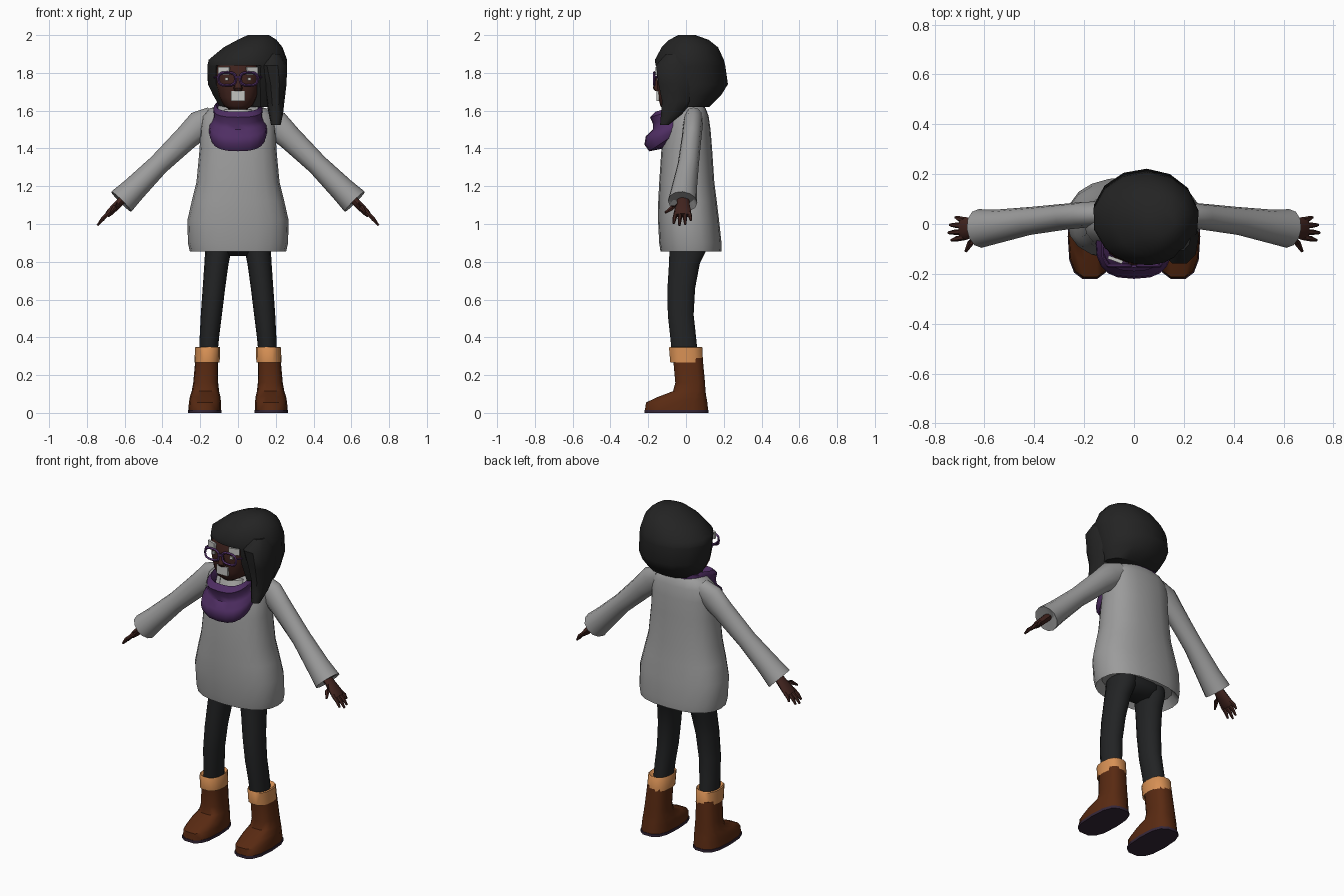
import bpy, bmesh, math
from mathutils import Vector


def material(name, rgb):
    m = bpy.data.materials.new(name)
    m.diffuse_color = (*rgb, 1)
    return m


SWEATER = material("knit grey", (0.33, 0.33, 0.33))
HAIR = material("hair black", (0.017, 0.017, 0.017))
LEGGING = material("legging charcoal", (0.016, 0.017, 0.018))
SKIN = material("dark brown skin", (0.052, 0.017, 0.013))
PURPLE = material("purple", (0.078, 0.027, 0.125))
BOOT = material("boot brown", (0.1, 0.023, 0.006))
TAN = material("tan lining", (0.68, 0.28, 0.09))
SOLE = material("sole dark", (0.035, 0.02, 0.04))
PALE = material("pale grey", (0.55, 0.55, 0.53))


def finish(name, bm, mat, mirror=False, angle=45):
    bmesh.ops.recalc_face_normals(bm, faces=bm.faces)
    me = bpy.data.meshes.new(name)
    bm.to_mesh(me)
    bm.free()
    me.materials.append(mat)
    ob = bpy.data.objects.new(name, me)
    bpy.context.collection.objects.link(ob)
    bpy.ops.object.select_all(action='DESELECT')
    ob.select_set(True)
    bpy.context.view_layer.objects.active = ob
    bpy.ops.object.shade_smooth_by_angle(angle=math.radians(angle))
    if mirror:
        ob.modifiers.new("Mirror", 'MIRROR')
    return ob


def loft(name, rings, mat, mirror=False, ring_closed=False, angle=45):
    """Skin a list of equal-length point rings, capped unless ring_closed."""
    bm = bmesh.new()
    vs = [[bm.verts.new(p) for p in r] for r in rings]
    n = len(vs[0])
    pairs = list(zip(vs, vs[1:]))
    if ring_closed:
        pairs.append((vs[-1], vs[0]))
    for a, b in pairs:
        for i in range(n):
            j = (i + 1) % n
            bm.faces.new((a[i], a[j], b[j], b[i]))
    if not ring_closed:
        bm.faces.new(vs[0])
        bm.faces.new(vs[-1])
    return finish(name, bm, mat, mirror, angle)


def squarish(t, p):
    c, s = math.cos(t), math.sin(t)
    return (math.copysign(abs(c) ** (2 / p), c), math.copysign(abs(s) ** (2 / p), s))


def section(z, x0, x1, y0, y1, n=14, p=2.4):
    """Horizontal rounded outline filling the given extents."""
    out = []
    for i in range(n):
        c, s = squarish(2 * math.pi * i / n, p)
        out.append(((x0 + x1) / 2 + c * (x1 - x0) / 2, (y0 + y1) / 2 + s * (y1 - y0) / 2, z))
    return out


def stack(name, rows, mat, mirror=False, n=14, p=2.4, angle=45):
    return loft(name, [section(*r, n=n, p=p) for r in rows], mat, mirror, angle=angle)


def tube(name, stations, mat, n=10, mirror=True):
    """Tube through (x, y, z, radius along y, other radius)."""
    pts = [Vector(s[:3]) for s in stations]
    rings = []
    for i, s in enumerate(stations):
        d = (pts[min(i + 1, len(pts) - 1)] - pts[max(i - 1, 0)]).normalized()
        ref = Vector((0, 1, 0)) if abs(d.y) < 0.8 else Vector((0, 0, 1))
        u = (ref - d * ref.dot(d)).normalized()
        v = d.cross(u)
        rings.append([pts[i] + u * s[3] * math.cos(2 * math.pi * k / n)
                      + v * s[4] * math.sin(2 * math.pi * k / n) for k in range(n)])
    return loft(name, rings, mat, mirror)


def plate(name, loc, size, mat, turn=0, mirror=False):
    bm = bmesh.new()
    bmesh.ops.create_cube(bm, size=1)
    for v in bm.verts:
        x, y, z = v.co.x * size[0], v.co.y * size[1], v.co.z * size[2]
        c, s = math.cos(turn), math.sin(turn)
        v.co = (loc[0] + x * c - y * s, loc[1] + x * s + y * c, loc[2] + z)
    return finish(name, bm, mat, mirror, 20)


# Sweater body: (z, half width, front, back)
body = [(0.90, 0.22, -0.10, 0.15), (0.855, 0.255, -0.135, 0.187), (0.90, 0.265, -0.142, 0.188),
        (1.02, 0.268, -0.148, 0.175), (1.12, 0.245, -0.147, 0.163), (1.22, 0.22, -0.142, 0.15),
        (1.40, 0.203, -0.13, 0.138), (1.50, 0.20, -0.11, 0.13), (1.57, 0.19, -0.08, 0.12),
        (1.61, 0.155, -0.05, 0.105), (1.63, 0.09, -0.04, 0.09)]
stack("sweater_body", [(z, -w, w, f, b) for z, w, f, b in body], SWEATER, n=20)

# Sleeves
tube("sleeve", [(0.13, 0.04, 1.565, 0.05, 0.06), (0.20, 0.037, 1.525, 0.052, 0.078),
                (0.27, 0.03, 1.46, 0.052, 0.066), (0.42, 0.012, 1.315, 0.056, 0.056),
                (0.55, -0.01, 1.185, 0.068, 0.066), (0.618, -0.018, 1.118, 0.078, 0.075),
                (0.605, -0.018, 1.13, 0.05, 0.045)], SWEATER, n=12)

# Hands: palm, four fingers, thumb
tube("palm", [(0.59, -0.015, 1.15, 0.03, 0.022), (0.635, -0.015, 1.105, 0.034, 0.022),
              (0.675, -0.018, 1.065, 0.046, 0.02), (0.695, -0.018, 1.045, 0.042, 0.014)], SKIN)
for i, (y, tip) in enumerate([(0.016, 0.715), (-0.007, 0.738), (-0.031, 0.744), (-0.054, 0.732)]):
    y2 = y + (y + 0.018) * 0.3
    tube(f"finger_{i + 1}", [(0.68, y, 1.06, 0.011, 0.012),
                             ((0.68 + tip) / 2 + 0.005, (y + y2) / 2, 1.06 - (tip - 0.68) * 0.5, 0.011, 0.011),
                             (tip, y2, 1.05 - (tip - 0.68) * 0.9, 0.006, 0.006)], SKIN, n=6)
tube("thumb", [(0.635, -0.035, 1.105, 0.016, 0.016), (0.655, -0.075, 1.085, 0.014, 0.014),
               (0.675, -0.11, 1.06, 0.006, 0.006)], SKIN, n=6)

# Leggings
stack("hips", [(0.83, -0.09, 0.09, -0.04, 0.07), (0.87, -0.165, 0.165, -0.085, 0.11),
               (1.0, -0.18, 0.18, -0.09, 0.12)], LEGGING)
stack("leg", [(0.30, 0.11, 0.205, -0.075, 0.065), (0.40, 0.10, 0.203, -0.085, 0.055),
              (0.52, 0.085, 0.197, -0.098, 0.042), (0.66, 0.068, 0.187, -0.1, 0.05),
              (0.79, 0.05, 0.178, -0.092, 0.075), (0.86, 0.035, 0.174, -0.09, 0.11),
              (0.95, 0.02, 0.17, -0.085, 0.11)], LEGGING, True, p=2.1)

# Boots: sole, foot with shaft, folded cuff
stack("boot_sole", [(0, 0.088, 0.266, -0.223, 0.123), (0.016, 0.088, 0.266, -0.223, 0.123)],
      SOLE, True, p=2.8)
stack("boot", [(0.016, 0.09, 0.263, -0.22, 0.12), (0.055, 0.09, 0.26, -0.215, 0.116),
               (0.085, 0.093, 0.255, -0.15, 0.11), (0.115, 0.1, 0.245, -0.07, 0.105),
               (0.16, 0.105, 0.237, -0.058, 0.102), (0.29, 0.105, 0.225, -0.07, 0.09)],
      BOOT, True, p=2.7)
stack("boot_cuff", [(0.28, 0.105, 0.222, -0.075, 0.08), (0.268, 0.097, 0.23, -0.085, 0.092),
                    (0.345, 0.095, 0.228, -0.092, 0.088), (0.35, 0.098, 0.222, -0.088, 0.083),
                    (0.335, 0.11, 0.205, -0.075, 0.07)], TAN, True)

# Neck, pale collar and head
stack("neck", [(1.50, -0.06, 0.06, -0.07, 0.06), (1.68, -0.06, 0.06, -0.08, 0.05)], SKIN)
stack("collar", [(1.48, -0.10, 0.10, -0.12, 0.07), (1.605, -0.075, 0.075, -0.105, 0.06)], PALE)
stack("head", [(1.605, -0.04, 0.04, -0.115, 0.0), (1.625, -0.075, 0.075, -0.137, 0.03),
               (1.67, -0.1, 0.1, -0.148, 0.06), (1.74, -0.118, 0.118, -0.153, 0.08),
               (1.81, -0.122, 0.122, -0.155, 0.09), (1.87, -0.11, 0.11, -0.135, 0.08)],
      SKIN, n=18, p=2.5)
stack("nose", [(1.705, -0.02, 0.02, -0.165, -0.13), (1.72, -0.024, 0.024, -0.176, -0.13),
               (1.785, -0.008, 0.008, -0.157, -0.13)], SKIN, n=8)

# Face plates: mouth, eyelids and eyes
plate("mouth", (0, -0.149, 1.678), (0.076, 0.012, 0.054), PALE)
plate("eyelid", (0.075, -0.143, 1.81), (0.062, 0.014, 0.04), PALE, 0.35, True)
plate("eye", (0.06, -0.147, 1.768), (0.018, 0.012, 0.016), PALE, 0.2, True)

# Glasses: rims, bridge and temples
rim = []
for k in range(16):
    c, s = squarish(2 * math.pi * k / 16, 2.8)
    rim.append([(0.058 + c * (0.046 + dr), -0.168 + dy, 1.768 + s * (0.034 + dr))
                for dr, dy in ((0.007, 0), (0, 0.007), (-0.007, 0), (0, -0.007))])
loft("glasses_rim", rim, PURPLE, True, True)
plate("glasses_bridge", (0, -0.17, 1.778), (0.03, 0.01, 0.012), PURPLE)
tube("glasses_temple", [(0.105, -0.166, 1.778, 0.006, 0.006), (0.125, -0.13, 1.778, 0.006, 0.006),
                        (0.125, 0.0, 1.775, 0.006, 0.006)], PURPLE, n=6)

# Cowl scarf: (half width, front y, front z, back y, back z) around one folded loop
cowl = [(0.10, -0.125, 1.56, 0.07, 1.64), (0.115, -0.16, 1.595, 0.085, 1.665),
        (0.13, -0.19, 1.565, 0.10, 1.655), (0.128, -0.175, 1.53, 0.10, 1.63),
        (0.138, -0.175, 1.50, 0.10, 1.61), (0.152, -0.213, 1.465, 0.10, 1.59),
        (0.155, -0.22, 1.42, 0.09, 1.57), (0.145, -0.195, 1.385, 0.07, 1.56),
        (0.11, -0.12, 1.40, 0.05, 1.56)]
rings = []
for w, yf, zf, yb, zb in cowl:
    ring = []
    for k in range(20):
        c, s = squarish(2 * math.pi * k / 20, 2.7)
        h = (s + 1) / 2
        ring.append((w * c, yf + (yb - yf) * h, zf + (zb - zf) * h))
    rings.append(ring)
loft("scarf", rings, PURPLE, ring_closed=True)

# Hair cap: (z, x0, x1, y0, y1, open at face); open rings run inside the head in front
cap = [(2.0, 0.05, 0.165, -0.04, 0.05, 0), (1.975, -0.005, 0.205, -0.09, 0.12, 0),
       (1.935, -0.08, 0.238, -0.13, 0.17, 0), (1.87, -0.16, 0.262, -0.165, 0.20, 0),
       (1.84, -0.167, 0.262, -0.163, 0.208, 0), (1.838, -0.167, 0.262, -0.163, 0.208, 1),
       (1.74, -0.165, 0.255, -0.145, 0.222, 1), (1.68, -0.135, 0.245, -0.12, 0.185, 1),
       (1.62, -0.10, 0.225, -0.09, 0.125, 1)]
rings = []
for z, x0, x1, y0, y1, is_open in cap:
    cx, cy, rx, ry = (x0 + x1) / 2, (y0 + y1) / 2, (x1 - x0) / 2, (y1 - y0) / 2
    angles = [220 - 290 * k / 11 for k in range(12)] + [-84, -98, -112, -126]
    ring = []
    for k, a in enumerate(angles):
        a = math.radians(a)
        y = cy + ry * math.sin(a)
        ring.append((cx + rx * math.cos(a), -0.04 if is_open and k > 11 else y, z))
    rings.append(ring)
loft("hair_cap", rings, HAIR, angle=50)

# Long side lock
stack("hair_lock", [(1.90, 0.13, 0.23, -0.11, 0.05), (1.84, 0.105, 0.26, -0.163, 0.06),
                    (1.74, 0.135, 0.257, -0.15, 0.06), (1.65, 0.15, 0.246, -0.13, 0.04),
                    (1.58, 0.163, 0.238, -0.135, -0.02), (1.525, 0.175, 0.226, -0.138, -0.09)],
      HAIR, n=10)
